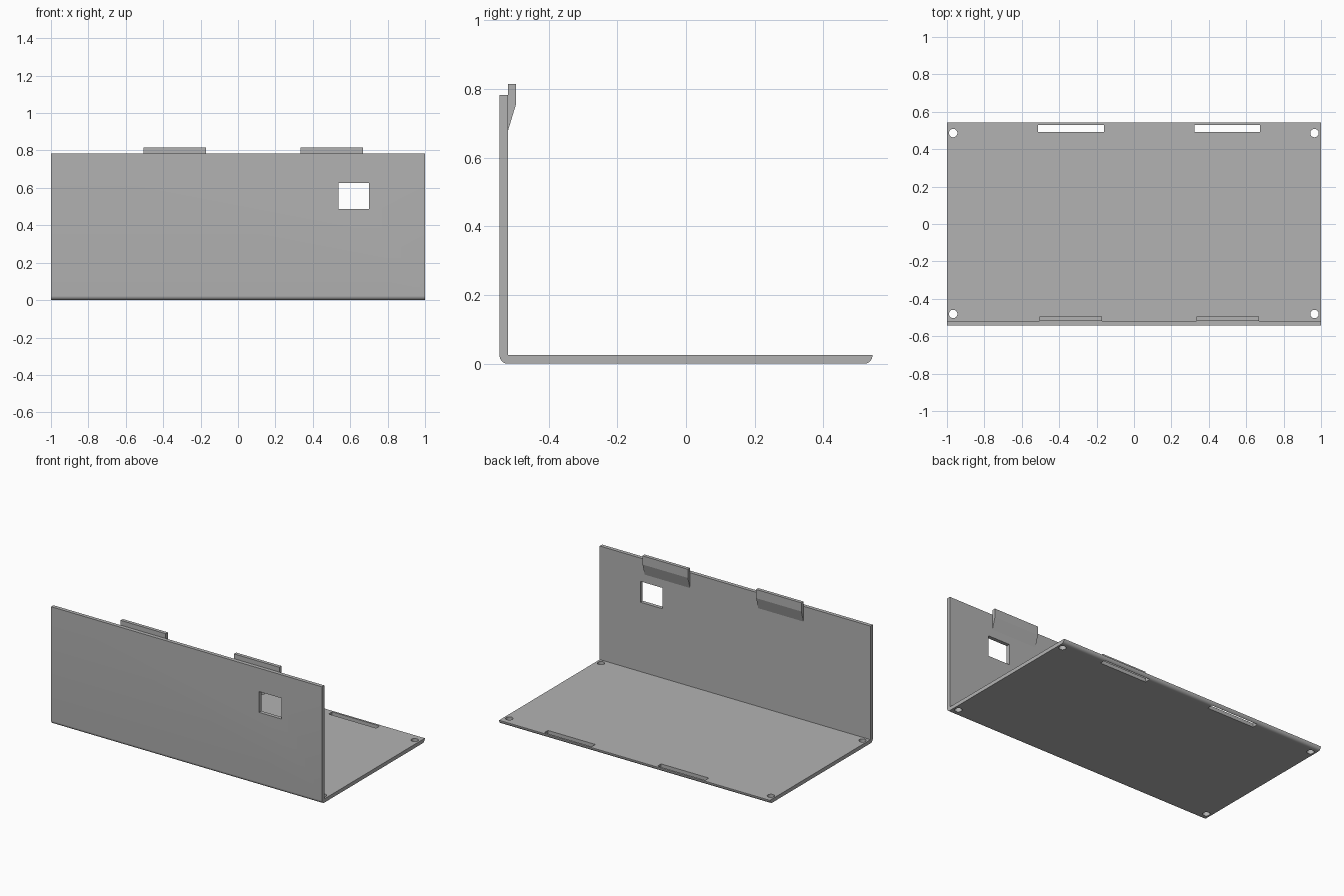
import bpy
import math

cube = bpy.data.objects.get("Cube")
if cube:
    bpy.data.objects.remove(cube, do_unlink=True)

grey = bpy.data.materials.new("plain grey")
grey.use_nodes = True
colour = (0.448, 0.448, 0.448, 1)
grey.diffuse_color = colour
grey.node_tree.nodes["Principled BSDF"].inputs["Base Color"].default_value = colour

HALF_DEPTH = 0.543
THICK = 0.025
RADIUS = 0.023
INNER = -HALF_DEPTH + THICK


def extrude_profile(name, profile, x0, x1):
    """Sweep a closed (y, z) profile, listed counter-clockwise, along x."""
    n = len(profile)
    verts = [(x, y, z) for x in (x0, x1) for y, z in profile]
    faces = [tuple(reversed(range(n))), tuple(range(n, 2 * n))]
    faces += [(i, (i + 1) % n, n + (i + 1) % n, n + i) for i in range(n)]
    mesh = bpy.data.meshes.new(name)
    mesh.from_pydata(verts, [], faces)
    mesh.materials.append(grey)
    obj = bpy.data.objects.new(name, mesh)
    bpy.context.collection.objects.link(obj)
    return obj


def box(name, x0, x1, y0, y1, z0, z1):
    return extrude_profile(name, [(y0, z0), (y1, z0), (y1, z1), (y0, z1)], x0, x1)


def arc(cy, cz, start, end, steps=8):
    angles = [math.radians(start + (end - start) * i / steps) for i in range(steps + 1)]
    return [(cy + RADIUS * math.cos(a), cz + RADIUS * math.sin(a)) for a in angles]


def select_only(obj):
    bpy.ops.object.select_all(action="DESELECT")
    obj.select_set(True)
    bpy.context.view_layer.objects.active = obj


# L-shaped panel with rounded lower edges
edge = HALF_DEPTH - RADIUS
profile = arc(-edge, RADIUS, 180, 270) + arc(edge, RADIUS, 270, 360)
profile += [(HALF_DEPTH, THICK), (INNER, THICK), (INNER, 0.783), (-HALF_DEPTH, 0.783)]
panel = extrude_profile("floor_and_front_wall", profile, -1, 1)

# Window, latch slots and screw holes
cutters = [box("window_cutter", 0.536, 0.70, -0.7, -0.4, 0.488, 0.627)]
for x0, x1 in ((-0.514, -0.161), (0.324, 0.675)):
    cutters.append(box("slot_cutter", x0, x1, 0.493, 0.53, -0.1, 0.1))
for x in (-0.967, 0.965):
    for y in (-0.481, 0.486):
        bpy.ops.mesh.primitive_cylinder_add(vertices=32, radius=0.0225, depth=0.2,
                                            location=(x, y, 0))
        hole = bpy.context.object
        hole.name = "screw_hole_cutter"
        hole.data.materials.append(grey)
        cutters.append(hole)

for cutter in cutters:
    cutter.hide_render = True
    select_only(panel)
    cut = panel.modifiers.new("cut", "BOOLEAN")
    cut.operation = "DIFFERENCE"
    cut.solver = "EXACT"
    cut.object = cutter
    bpy.ops.object.modifier_apply(modifier=cut.name)
    bpy.data.objects.remove(cutter, do_unlink=True)

select_only(panel)
bpy.ops.object.shade_smooth_by_angle(angle=math.radians(30))

# Wedge latches on the inside of the wall
latch = [(INNER, 0.681), (INNER + 0.023, 0.757), (INNER + 0.023, 0.815), (INNER, 0.815)]
for side, x0, x1 in (("right", -0.505, -0.171), ("left", 0.333, 0.668)):
    extrude_profile(side + "_latch", latch, x0, x1)
